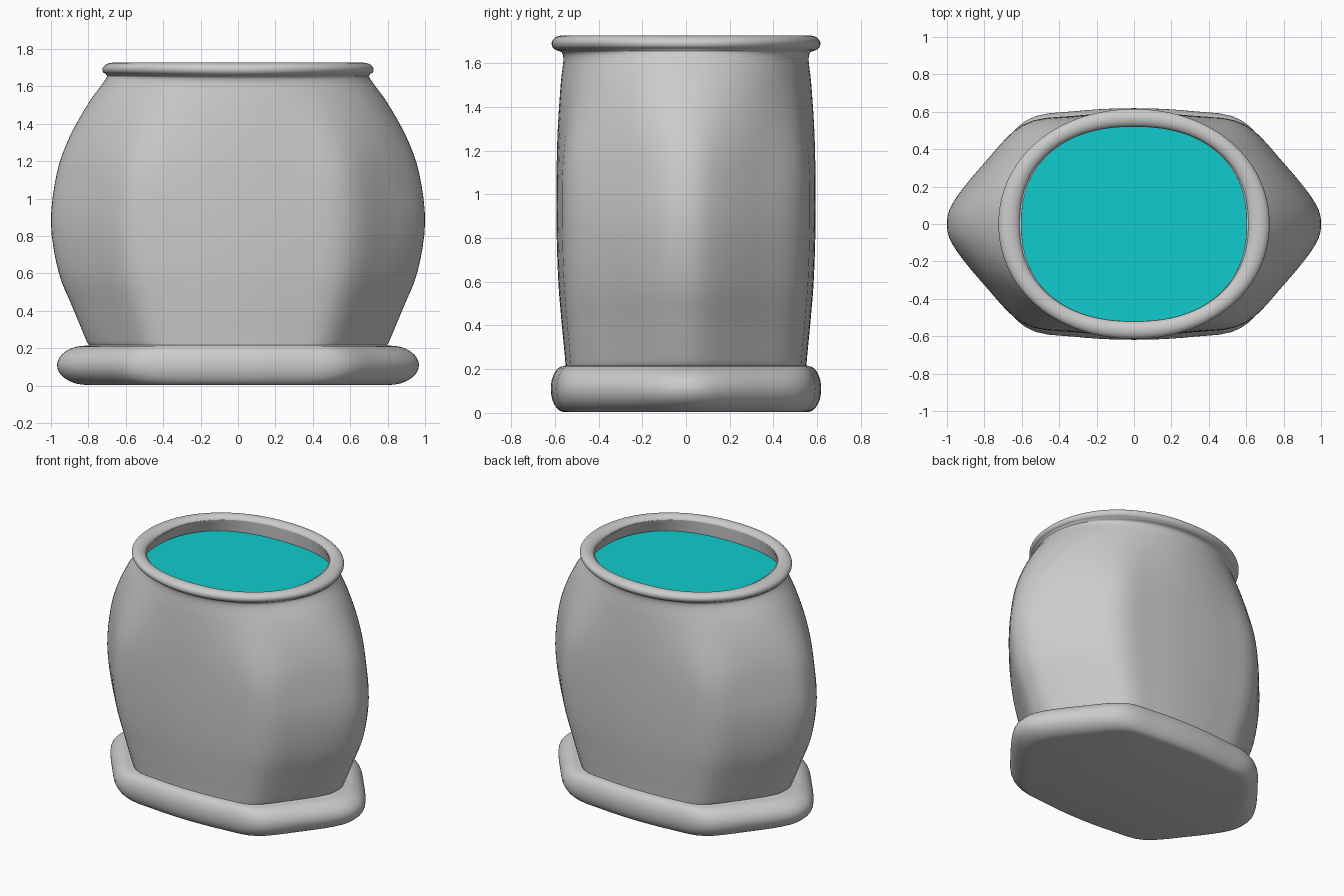
import bpy, bmesh, math

if "Cube" in bpy.data.objects:
    bpy.data.objects.remove(bpy.data.objects["Cube"])

N = 96  # vertices around each ring


def catmull(p0, p1, p2, p3, t):
    return [0.5 * (2 * b + (c - a) * t + (2 * a - 5 * b + 4 * c - d) * t * t
                   + (3 * b - a - 3 * c + d) * t ** 3)
            for a, b, c, d in zip(p0, p1, p2, p3)]


# Unit cross-section: rounded hexagon quarter, mirrored into a closed outline
quarter = [(1, 0), (.965, .2), (.8, .55), (.59, .9), (.32, .975), (0, 1)]
half = quarter + [(-x, y) for x, y in quarter[-2::-1]]
loop = half + [(x, -y) for x, y in half[-2:0:-1]]
M = len(loop)
dense = [catmull(loop[i - 1], loop[i], loop[(i + 1) % M], loop[(i + 2) % M], k / 12)
         for i in range(M) for k in range(12)]
polar = sorted((math.atan2(y, x) % math.tau, math.hypot(x, y)) for x, y in dense)
polar = [(polar[-1][0] - math.tau, polar[-1][1])] + polar
polar.append((polar[1][0] + math.tau, polar[1][1]))


def hex_radius(a):
    for (a0, r0), (a1, r1) in zip(polar, polar[1:]):
        if a0 <= a <= a1 and a1 > a0:
            return r0 + (r1 - r0) * (a - a0) / (a1 - a0)
    return 1.0


ANGLES = [math.tau * i / N for i in range(N)]
HEX = [hex_radius(a) for a in ANGLES]


def section(sx, sy, z, n):
    # hexagonal below, blending to a superellipse of exponent n at the lip
    t = min(max((1.63 - z) / 0.6, 0), 1)
    h = t * t * (3 - 2 * t)
    pts = []
    for a, hr in zip(ANGLES, HEX):
        c, s = math.cos(a), math.sin(a)
        er = (abs(c) ** n + abs(s) ** n) ** (-1 / n)
        r = er + (hr - er) * h
        pts.append((sx * r * c, sy * r * s, z))
    return pts


def loft(name, rows, steps):
    rings = []
    for i in range(len(rows) - 1):
        p0, p3 = rows[max(i - 1, 0)], rows[min(i + 2, len(rows) - 1)]
        for k in range(steps):
            rings.append(catmull(p0, rows[i], rows[i + 1], p3, k / steps))
    rings.append(rows[-1])
    bm = bmesh.new()
    vs = [[bm.verts.new(p) for p in section(*r)] for r in rings]
    for a, b in zip(vs, vs[1:]):
        for i in range(N):
            j = (i + 1) % N
            bm.faces.new((a[i], a[j], b[j], b[i]))
    bm.faces.new(vs[0][::-1])
    bm.faces.new(vs[-1])
    bmesh.ops.recalc_face_normals(bm, faces=bm.faces)
    me = bpy.data.meshes.new(name)
    bm.to_mesh(me)
    bm.free()
    ob = bpy.data.objects.new(name, me)
    bpy.context.collection.objects.link(ob)
    bpy.ops.object.select_all(action='DESELECT')
    ob.select_set(True)
    bpy.context.view_layer.objects.active = ob
    bpy.ops.object.shade_smooth_by_angle(angle=math.radians(40))
    return ob


def bead(x, y, z, rx, ry, rz, start, end, count, n_end):
    # rounded bulge swept in profile from start to end degrees
    rows = []
    for i in range(count + 1):
        f = i / count
        a = math.radians(start + (end - start) * f)
        n = 2 + (n_end - 2) * f
        rows.append((x + rx * math.cos(a), y + ry * math.cos(a), z + rz * math.sin(a), n))
    return rows


# Jar profile: foot bead, bulging wall, rolled lip, then the inner wall
foot = bead(.80, .555, .11, .167, .064, .107, -90, 90, 8, 2)
belly = [(.81, .553, .24), (.885, .57, .42), (.96, .585, .61), (1, .593, .87),
         (.97, .592, 1.13), (.905, .586, 1.32), (.80, .573, 1.51), (.71, .562, 1.635)]
wall = [(*p, 2) for p in belly]
lip = bead(.667, .567, 1.69, .058, .048, .037, -50, 190, 9, 2.3)
inner = [(x - .07, y - .045, z, 2.3) for x, y, z in belly[-2::-1]]
loft("jar", foot + wall + lip + inner, 4)

# Liquid surface just below the lip
liquid = loft("liquid", [(.65, .532, 1.595, 2.3), (.645, .53, 1.61, 2.3)], 1)
mat = bpy.data.materials.new("turquoise")
mat.diffuse_color = (.005, .6, .61, 1)
mat.use_nodes = True
mat.node_tree.nodes["Principled BSDF"].inputs["Base Color"].default_value = mat.diffuse_color
liquid.data.materials.append(mat)
